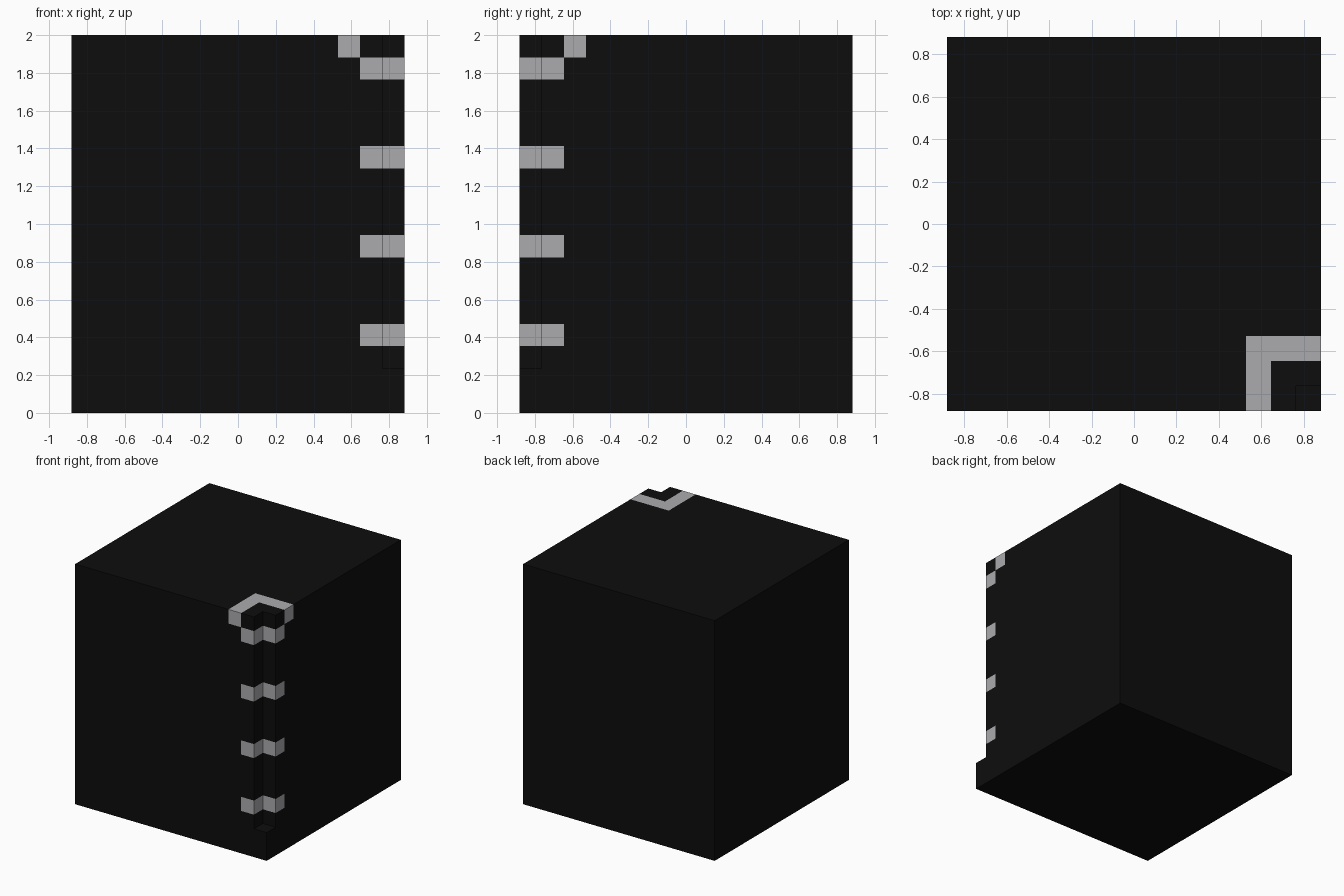
import bpy, bmesh, math
from mathutils import Vector

if "Cube" in bpy.data.objects:
    bpy.data.objects.remove(bpy.data.objects["Cube"])

V = 2 / 17            # one block unit: the model is 15 x 15 x 17 units
H = 7.5 * V           # half width


def material(name, rgb):
    m = bpy.data.materials.new(name)
    m.diffuse_color = (*rgb, 1)
    m.use_nodes = True
    m.node_tree.nodes["Principled BSDF"].inputs["Base Color"].default_value = m.diffuse_color
    return m


def box(name, lo, hi):
    lo, hi = Vector(lo), Vector(hi)
    bm = bmesh.new()
    bmesh.ops.create_cube(bm, size=1)
    for v in bm.verts:
        v.co = (lo + hi) / 2 + v.co * (hi - lo)
    me = bpy.data.meshes.new(name)
    bm.to_mesh(me)
    bm.free()
    ob = bpy.data.objects.new(name, me)
    bpy.context.collection.objects.link(ob)
    return ob


# Main block with a one-unit notch down the front right corner
block = box("block_body", (-H, -H, 0), (H, H, 2))
cutter = box("corner_notch_cutter", (H - V, -H - V, 2 * V), (H + V, -H + V, 2 + V))
cutter.hide_render = True
mod = block.modifiers.new("notch", 'BOOLEAN')
mod.operation, mod.solver, mod.object = 'DIFFERENCE', 'EXACT', cutter
bpy.context.view_layer.objects.active = block
bpy.ops.object.modifier_apply(modifier=mod.name)
bpy.data.objects.remove(cutter)

block.data.materials.clear()
block.data.materials.append(material("black", (0.004, 0.004, 0.004)))
block.data.materials.append(material("light grey", (0.41, 0.40, 0.42)))

# Cut lines around the grey bands and the top corner border
bm = bmesh.new()
bm.from_mesh(block.data)
BANDS = (3, 7, 11, 15)
cuts = [((H - n * V, 0, 0), (1, 0, 0)) for n in (2, 3)]
cuts += [((0, -H + n * V, 0), (0, 1, 0)) for n in (2, 3)]
cuts += [((0, 0, (b + e) * V), (0, 0, 1)) for b in BANDS for e in (0, 1)]
for co, no in cuts:
    bmesh.ops.bisect_plane(bm, geom=bm.verts[:] + bm.edges[:] + bm.faces[:],
                           plane_co=co, plane_no=no, dist=1e-5)

# Colour by the block unit lying just behind each face
bm.normal_update()
for f in bm.faces:
    p = f.calc_center_median() - f.normal * V * 0.1
    ring = max(math.floor((H - p.x) / V), math.floor((p.y + H) / V))
    layer = math.floor(p.z / V)
    band = layer in BANDS and ring < 2
    border = layer == 16 and ring == 2
    f.material_index = int(band or border)
    f.smooth = False

# Merge leftover cut lines between faces of the same colour
bmesh.ops.dissolve_limit(bm, angle_limit=0.01, verts=bm.verts[:],
                         edges=bm.edges[:], delimit={'MATERIAL'})
bm.to_mesh(block.data)
bm.free()
